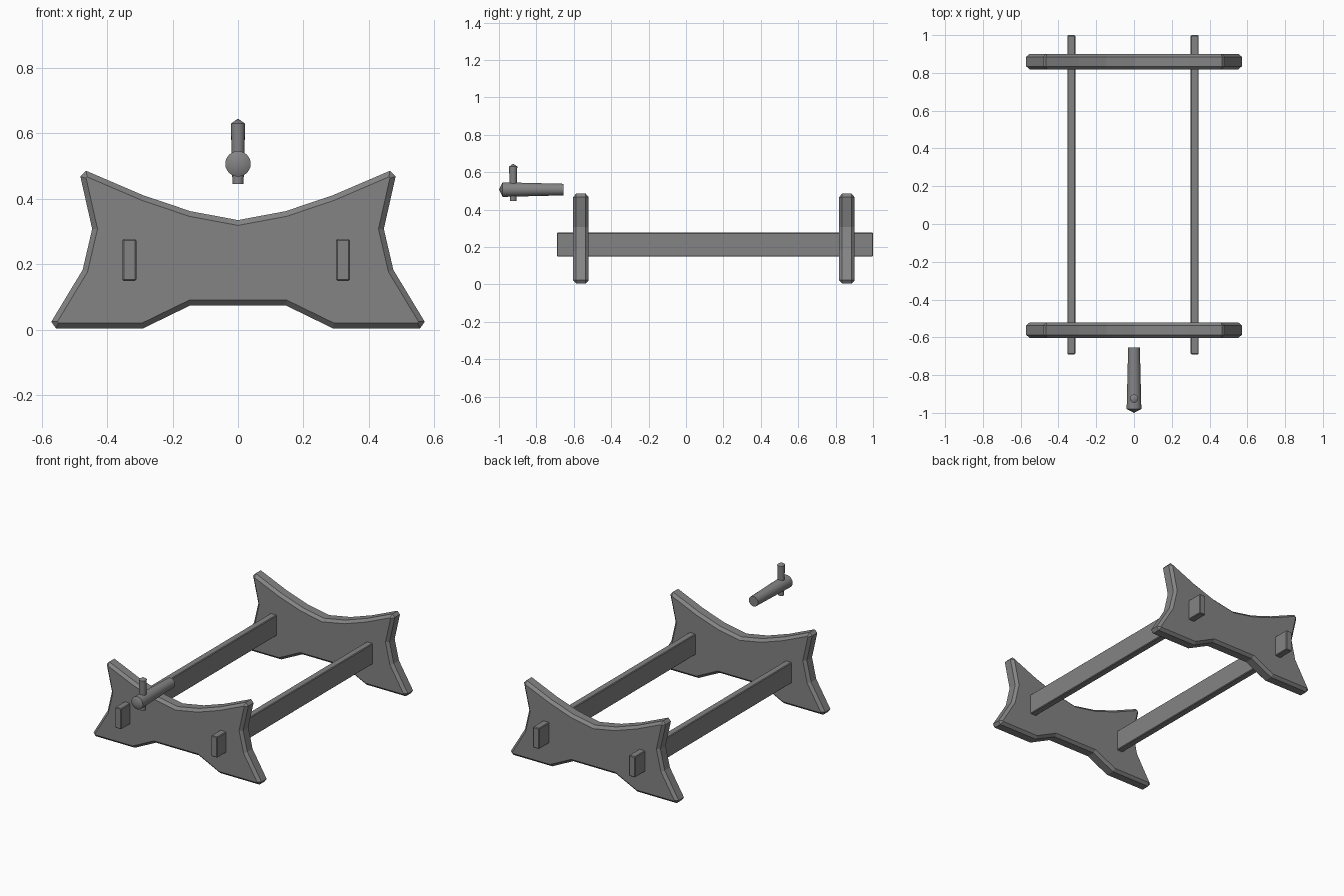
import bpy, bmesh, math
from mathutils import Vector, Matrix

if "Cube" in bpy.data.objects:
    bpy.data.objects.remove(bpy.data.objects["Cube"])

dark = bpy.data.materials.new("dark_grey")
dark.diffuse_color = (0.23, 0.23, 0.23, 1)
dark.use_nodes = True
dark.node_tree.nodes["Principled BSDF"].inputs["Base Color"].default_value = dark.diffuse_color


def finish(bm, name):
    bmesh.ops.recalc_face_normals(bm, faces=bm.faces)
    me = bpy.data.meshes.new(name)
    bm.to_mesh(me)
    bm.free()
    me.materials.append(dark)
    ob = bpy.data.objects.new(name, me)
    bpy.context.collection.objects.link(ob)
    return ob


def plate(name, y, thick, half):
    # mirrored outline extruded along y, with chamfered rims
    outline = half + [(-x, z) for x, z in reversed(half) if x > 0]
    bm = bmesh.new()
    face = bm.faces.new([bm.verts.new((x, y - thick / 2, z)) for x, z in outline])
    ext = bmesh.ops.extrude_face_region(bm, geom=[face], use_keep_orig=True)
    verts = [v for v in ext["geom"] if isinstance(v, bmesh.types.BMVert)]
    bmesh.ops.translate(bm, verts=verts, vec=(0, thick, 0))
    bmesh.ops.recalc_face_normals(bm, faces=bm.faces)
    rims = [e for e in bm.edges if abs(e.verts[0].co.y - e.verts[1].co.y) < 1e-5]
    bmesh.ops.bevel(bm, geom=rims, offset=0.016, segments=1, affect='EDGES')
    return finish(bm, name)


def bar(name, center, size):
    bm = bmesh.new()
    bmesh.ops.create_cube(bm, size=1)
    bmesh.ops.scale(bm, verts=bm.verts, vec=size)
    bmesh.ops.translate(bm, verts=bm.verts, vec=center)
    bmesh.ops.bevel(bm, geom=bm.edges[:], offset=0.004, segments=1, affect='EDGES')
    return finish(bm, name)


def turned(name, rings, sides, matrix):
    # stack of (height, radius) rings with a pointed end, smooth round the sides
    bm = bmesh.new()
    loops = []
    for h, r in rings[:-1]:
        loops.append([bm.verts.new((r * math.cos(2 * math.pi * i / sides),
                                    r * math.sin(2 * math.pi * i / sides), h))
                      for i in range(sides)])
    tip = bm.verts.new((0, 0, rings[-1][0]))
    bm.faces.new(loops[0])
    for i in range(sides):
        j = (i + 1) % sides
        for a, b in zip(loops, loops[1:]):
            bm.faces.new((a[i], a[j], b[j], b[i]))
        bm.faces.new((loops[-1][i], loops[-1][j], tip))
    bm.transform(matrix)
    ob = finish(bm, name)
    bpy.ops.object.select_all(action='DESELECT')
    ob.select_set(True)
    bpy.context.view_layer.objects.active = ob
    bpy.ops.object.shade_smooth_by_angle(angle=math.radians(28))
    return ob


# end plates
half = [(0, 0.335), (0.145, 0.362), (0.29, 0.411), (0.465, 0.486), (0.482, 0.468),
        (0.446, 0.308), (0.475, 0.183), (0.571, 0.024), (0.557, 0.004), (0.29, 0.004),
        (0.146, 0.074)]
plate("front_end_plate", -0.562, 0.082, half)
plate("back_end_plate", 0.860, 0.082, half)

# long rails passing through both plates
for name, x in (("left_rail", -0.332), ("right_rail", 0.321)):
    bar(name, Vector((x, 0.155, 0.213)), Vector((0.042, 1.69, 0.128)))

# loose tapered peg with a cross pin
turned("peg", [(0, 0.031), (0.325, 0.039), (0.345, 0)], 24,
       Matrix.Translation((0, -0.655, 0.507)) @ Matrix.Rotation(math.pi / 2, 4, 'X'))
turned("cross_pin", [(0, 0.017), (0.185, 0.022), (0.2, 0)], 16,
       Matrix.Translation((0, -0.924, 0.445)))
